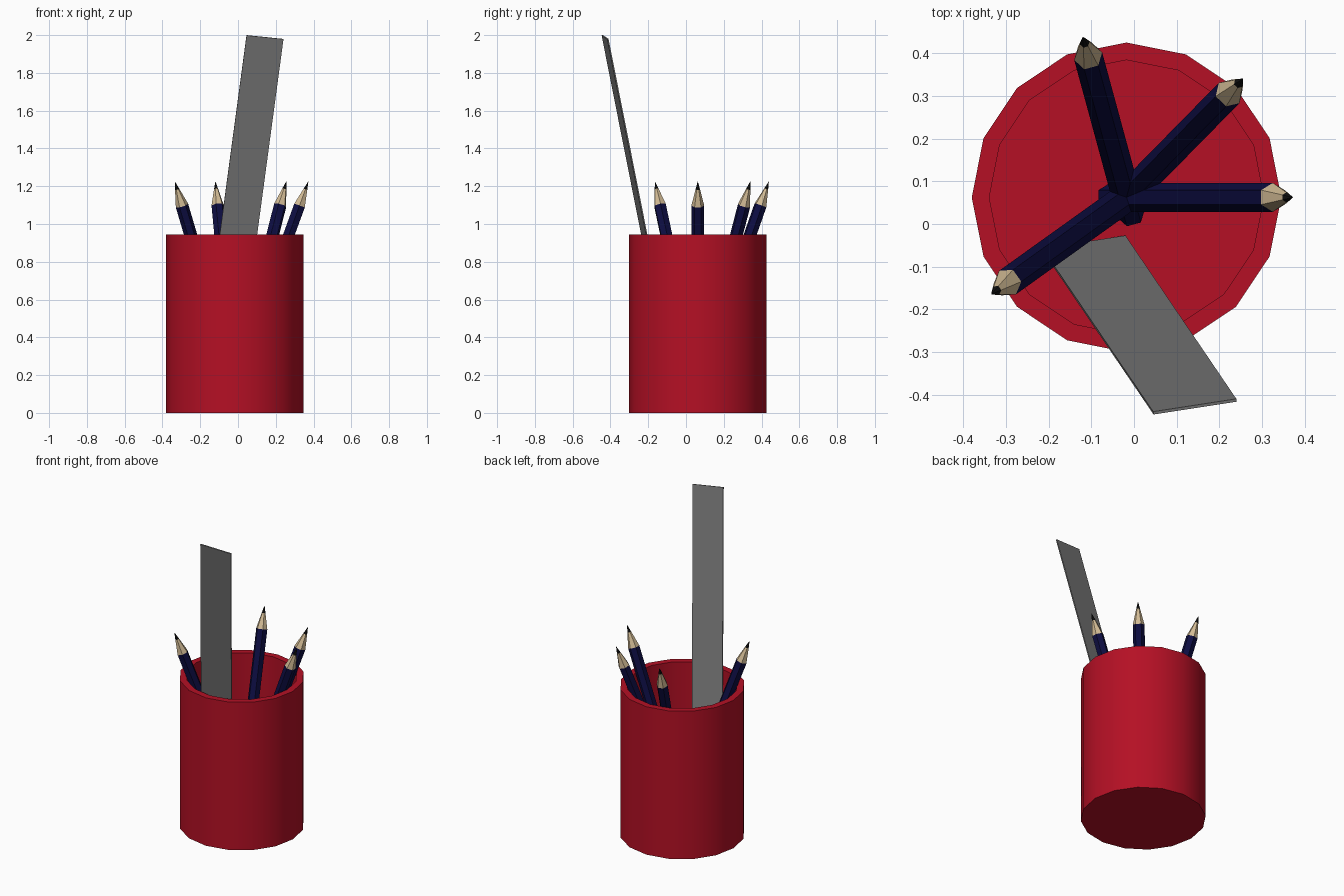
import bpy, bmesh, math
from mathutils import Matrix, Vector

if "Cube" in bpy.data.objects:
    bpy.data.objects.remove(bpy.data.objects["Cube"])


def material(name, rgb):
    m = bpy.data.materials.new(name)
    m.diffuse_color = (*rgb, 1)
    m.use_nodes = True
    m.node_tree.nodes["Principled BSDF"].inputs["Base Color"].default_value = m.diffuse_color
    return m


RED = material("red", (0.46, 0.005, 0.018))
NAVY = material("navy", (0.004, 0.004, 0.055))
WOOD = material("light wood", (0.65, 0.50, 0.30))
LEAD = material("black lead", (0.006, 0.006, 0.006))
GREY = material("grey", (0.19, 0.19, 0.19))

CX, CY = -0.0175, 0.0625   # cup axis


def lathe(name, profile, sides, mats, turn=0.0):
    """Spin (radius, height, material index of the band above) into a closed solid."""
    bm = bmesh.new()
    rings = []
    for r, z, _ in profile:
        if r == 0:
            rings.append([bm.verts.new((0, 0, z))] * sides)
        else:
            rings.append([bm.verts.new((r * math.cos(a), r * math.sin(a), z))
                          for a in (turn + 2 * math.pi * i / sides for i in range(sides))])
    for k in range(len(rings) - 1):
        lo, hi = rings[k], rings[k + 1]
        for i in range(sides):
            j = (i + 1) % sides
            loop = list(dict.fromkeys((lo[i], lo[j], hi[j], hi[i])))
            bm.faces.new(loop).material_index = profile[k][2]
    bmesh.ops.recalc_face_normals(bm, faces=bm.faces)
    me = bpy.data.meshes.new(name)
    bm.to_mesh(me)
    bm.free()
    for m in mats:
        me.materials.append(m)
    ob = bpy.data.objects.new(name, me)
    bpy.context.collection.objects.link(ob)
    return ob


# Cup: 16-sided hollow cylinder
cup = lathe("cup", [(0, 0, 0), (0.363, 0, 0), (0.363, 0.945, 0),
                    (0.322, 0.945, 0), (0.322, 0.04, 0), (0, 0.04, 0)], 16, [RED])
cup.location = (CX, CY, 0)
bpy.context.view_layer.objects.active = cup
cup.select_set(True)
bpy.ops.object.shade_smooth_by_angle(angle=math.radians(35))
cup.select_set(False)

# Pencils: hexagonal, leaning outwards from the cup centre
R = 0.034
for n, deg in enumerate((0, 45.5, 105.2, 215.6), 1):
    p = lathe(f"pencil_{n}", [(0, 0, 0), (R, 0, 0), (R, 1.115, 1),
                              (R * 0.34, 1.207, 2), (0, 1.252, 2)],
              6, [NAVY, WOOD, LEAD], math.pi / 6)
    p.matrix_world = (Matrix.Translation((CX, CY, 0.05))
                      @ Matrix.Rotation(math.radians(deg), 4, 'Z')
                      @ Matrix.Translation((-0.038, 0, 0))
                      @ Matrix.Rotation(math.radians(20), 4, 'Y'))

# Ruler: thin plate leaning over the front rim
across = Vector((0.195, 0.03, -0.02))
along = Vector((0.26, -0.383, 1.93))
back = across.cross(along).normalized() * 0.007
corner = Vector((0.045, -0.44, 2.0)) - along
bm = bmesh.new()
bmesh.ops.create_cube(bm, size=1)
for v in bm.verts:
    s = v.co + Vector((0.5, 0.5, 0.5))
    v.co = corner + across * s.x + back * s.y + along * s.z
bmesh.ops.recalc_face_normals(bm, faces=bm.faces)
me = bpy.data.meshes.new("ruler")
bm.to_mesh(me)
bm.free()
me.materials.append(GREY)
bpy.context.collection.objects.link(bpy.data.objects.new("ruler", me))
